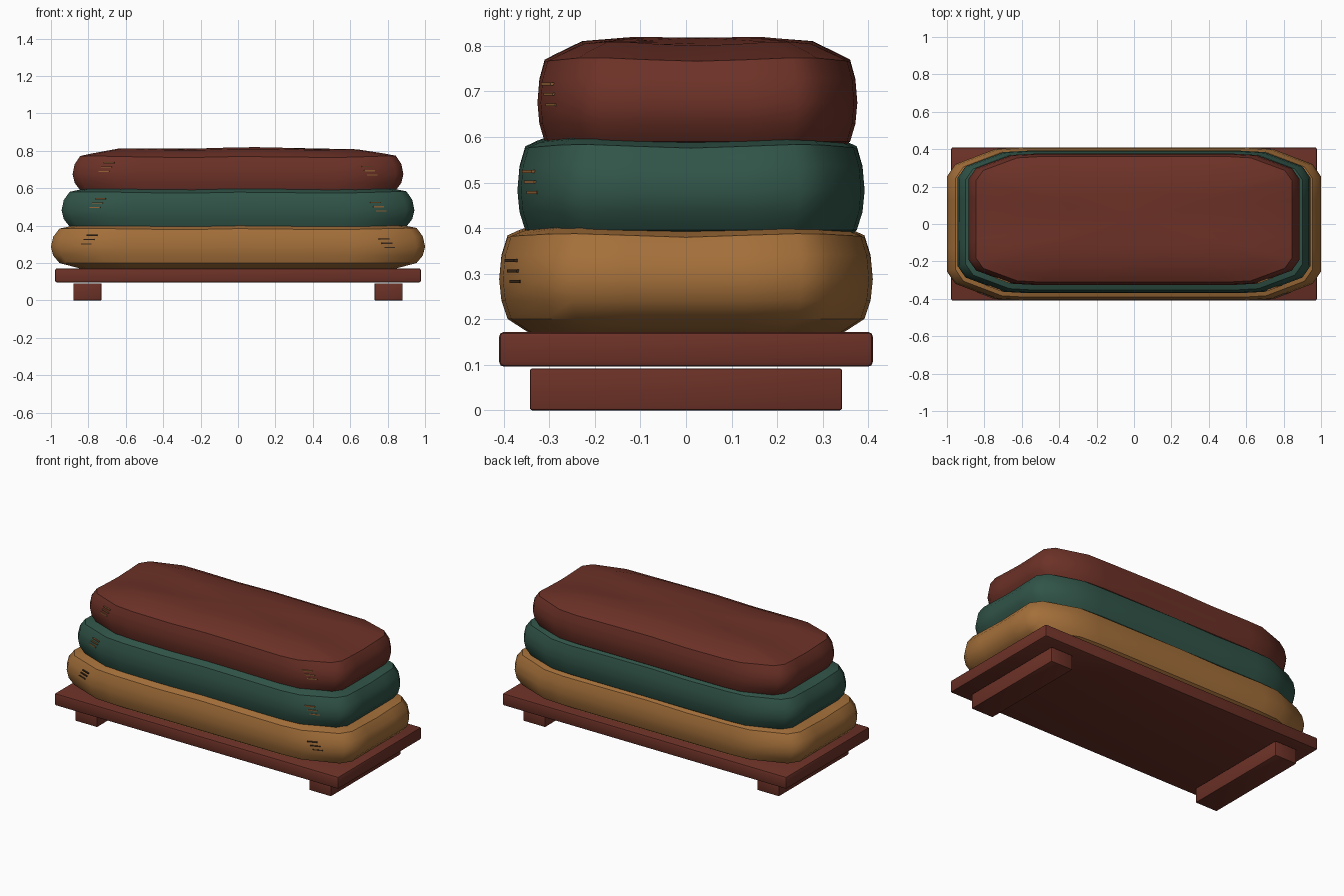
import bpy, bmesh, math
from mathutils import Vector

if "Cube" in bpy.data.objects:
    bpy.data.objects.remove(bpy.data.objects["Cube"], do_unlink=True)


def material(name, rgb):
    m = bpy.data.materials.new(name)
    m.use_nodes = True
    m.diffuse_color = (*rgb, 1)
    m.node_tree.nodes["Principled BSDF"].inputs["Base Color"].default_value = (*rgb, 1)
    return m


red = material("red_brown", (0.15, 0.031, 0.02))
green = material("deep_green", (0.03, 0.088, 0.065))
ochre = material("ochre", (0.37, 0.16, 0.042))
thread_dark = material("dark_thread", (0.05, 0.025, 0.012))
thread_tan = material("tan_thread", (0.3, 0.13, 0.04))


def finish(bm, name, mat, angle):
    mesh = bpy.data.meshes.new(name)
    bmesh.ops.recalc_face_normals(bm, faces=bm.faces)
    bm.to_mesh(mesh)
    bm.free()
    obj = bpy.data.objects.new(name, mesh)
    bpy.context.collection.objects.link(obj)
    mesh.materials.append(mat)
    bpy.ops.object.select_all(action="DESELECT")
    obj.select_set(True)
    bpy.context.view_layer.objects.active = obj
    bpy.ops.object.shade_smooth_by_angle(angle=math.radians(angle))
    return obj


def box(name, centre, size, mat, turn=0, bevel=0):
    bm = bmesh.new()
    bmesh.ops.create_cube(bm, size=1)
    bmesh.ops.scale(bm, vec=size, verts=bm.verts)
    if bevel:
        bmesh.ops.bevel(bm, geom=bm.edges[:], offset=bevel, segments=2,
                        profile=0.5, affect="EDGES")
    obj = finish(bm, name, mat, 30)
    obj.location = centre
    obj.rotation_euler.z = turn


# Quarter outline of a sack, mirrored into a soft octagon
QUARTER = [(1, 0), (1, 0.32), (1, 0.62), (0.955, 0.78), (0.74, 0.98),
           (0.6, 1), (0.3, 1), (0, 1)]
HALF = QUARTER + [(-x, y) for x, y in QUARTER[-2::-1]]
OUTLINE = HALF + [(x, -y) for x, y in HALF[-2:0:-1]]

# Side profile of a sack: outline scale, height as a share of the sack
PROFILE = [(0.84, 0), (0.955, 0.13), (0.988, 0.3), (1, 0.5), (0.988, 0.72),
           (0.955, 0.9), (0.89, 0.95)]


def sack(name, half_x, half_y, centre_y, base, height, crown, mat, thread):
    bm = bmesh.new()
    rings = [(s, base + h * height) for s, h in PROFILE]
    top = base + height
    rings += [(0.72, top + crown * 0.6), (0.4, top + crown * 0.9)]
    loops = []
    for s, z in rings:
        loop = []
        for u, v in OUTLINE:
            x, y = u * s * half_x, v * s * half_y
            # Gentle sag and lumps in the cloth, stronger towards the top
            lump = 0.004 * math.sin(8 * x + 1) - 0.005 * math.cos(13 * y) * abs(u) ** 3
            share = max(0, (z - base) / height - 0.4)
            loop.append(bm.verts.new((x, y + centre_y, z + lump * share * 1.6)))
        loops.append(loop)
    n = len(OUTLINE)
    for a, b in zip(loops, loops[1:]):
        for i in range(n):
            j = (i + 1) % n
            bm.faces.new((a[i], a[j], b[j], b[i]))
    bm.faces.new(loops[0])
    peak = bm.verts.new((0, centre_y, top + crown))
    for i in range(n):
        bm.faces.new((loops[-1][i], loops[-1][(i + 1) % n], peak))
    finish(bm, name, mat, 36)

    # Short stitches at both front corners
    for side, word, lift in ((-1, "right", 0.05), (1, "left", 0.03)):
        a = Vector((side * 0.74 * half_x, centre_y - 0.98 * half_y))
        b = Vector((side * 0.955 * half_x, centre_y - 0.78 * half_y))
        turn = math.atan2(b.y - a.y, b.x - a.x)
        for k in range(3):
            p = a.lerp(b, 0.2 + 0.07 * k) * 0.997
            z = base + height * 0.5 + lift - 0.023 * (k - 0.5)
            box(f"{name}_{word}_stitch_{k + 1}", (p.x, p.y, z),
                (0.06, 0.008, 0.006), thread, turn)


# Pallet deck and its two runners
box("pallet_deck", (0, 0, 0.134), (1.955, 0.82, 0.076), red, bevel=0.01)
for side, word in ((-1, "right"), (1, "left")):
    box(f"{word}_runner", (side * 0.805, 0, 0.046), (0.15, 0.685, 0.092), red, bevel=0.005)

# Stacked sacks, bottom to top
sack("bottom_sack", 1.0, 0.41, 0, 0.17, 0.235, 0.02, ochre, thread_dark)
sack("middle_sack", 0.943, 0.381, 0.011, 0.365, 0.235, 0.02, green, thread_tan)
sack("top_sack", 0.884, 0.351, 0.025, 0.56, 0.23, 0.028, red, thread_tan)
